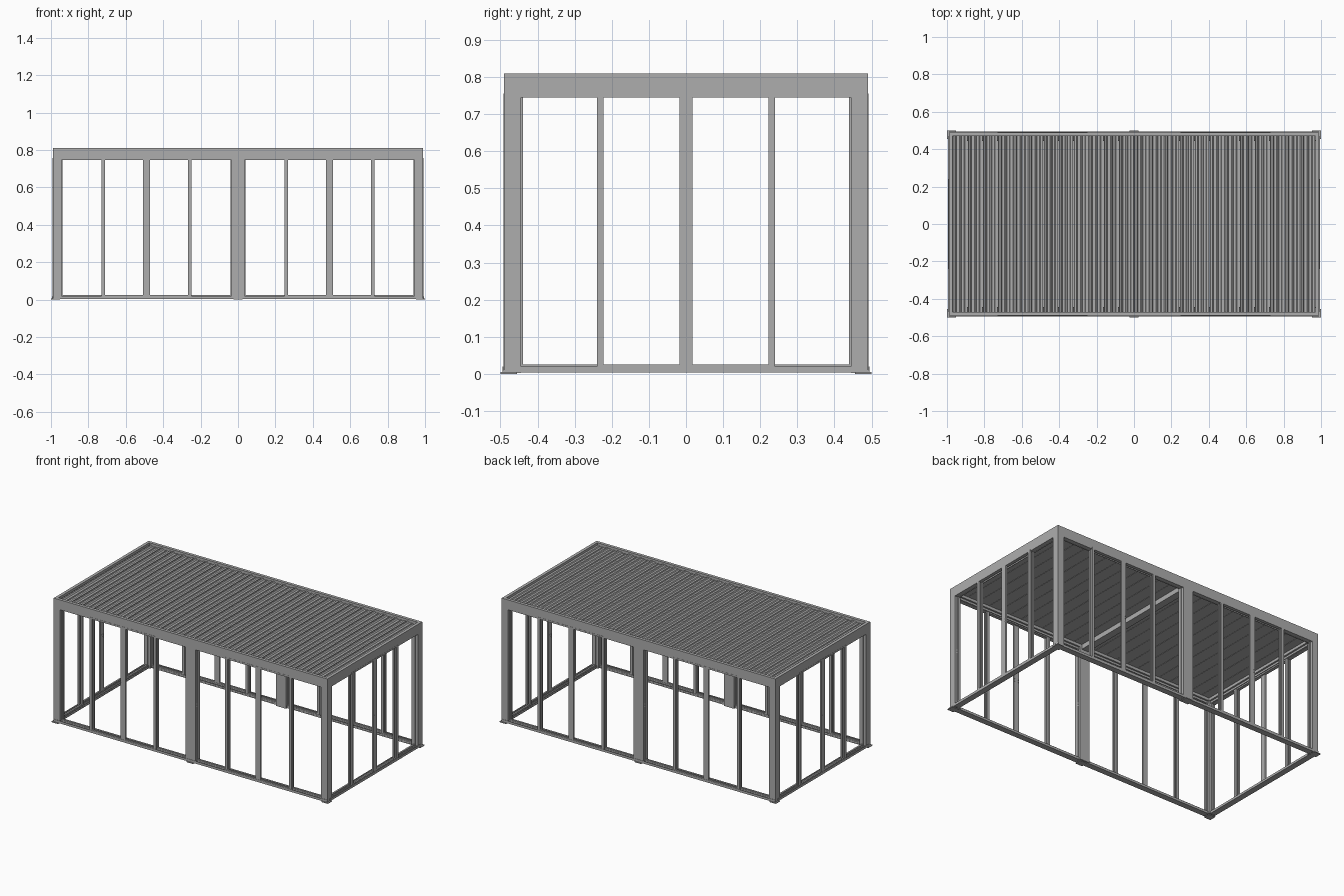
import bpy, bmesh
from math import pi
from mathutils import Matrix, Vector

if "Cube" in bpy.data.objects:
    bpy.data.objects.remove(bpy.data.objects["Cube"])

metal = bpy.data.materials.new("dark_grey_metal")
metal.diffuse_color = (0.42, 0.42, 0.42, 1)
metal.use_nodes = True
metal.node_tree.nodes["Principled BSDF"].inputs["Base Color"].default_value = metal.diffuse_color


def mesh_object(name, bm):
    bmesh.ops.recalc_face_normals(bm, faces=bm.faces)
    me = bpy.data.meshes.new(name)
    bm.to_mesh(me)
    bm.free()
    me.materials.append(metal)
    ob = bpy.data.objects.new(name, me)
    bpy.context.collection.objects.link(ob)
    return ob


def add_box(bm, u, v, z, frame=Matrix()):
    """Box from (min, max) ranges, placed with a side frame."""
    c = Vector([(r[0] + r[1]) / 2 for r in (u, v, z)])
    s = Vector([r[1] - r[0] for r in (u, v, z)])
    bmesh.ops.create_cube(bm, size=1, matrix=frame @ Matrix.Translation(c) @ Matrix.Diagonal((*s, 1)))


def box(name, u, v, z, frame=Matrix()):
    bm = bmesh.new()
    add_box(bm, u, v, z, frame)
    return mesh_object(name, bm)


TOP, HEAD, SILL = 0.81, 0.745, 0.025
ST = 0.018  # door stile width


def door(name, u0, u1, outer, handle, frame):
    """Open sliding door frame: two stiles, two rails, small handle studs."""
    v = (0.481, 0.4912) if outer else (0.462, 0.473)
    top = 0.756 if outer else 0.752
    bm = bmesh.new()
    for a in (u0, u1 - ST):
        add_box(bm, (a, a + ST), v, (0.01, top), frame)
    add_box(bm, (u0 + ST, u1 - ST), v, (0.01, SILL), frame)
    add_box(bm, (u0 + ST, u1 - ST), v, (HEAD, top), frame)
    c = u0 + ST - 0.006 if handle < 0 else u1 - ST + 0.006
    for z in (0.37, 0.387):
        add_box(bm, (c - 0.003, c + 0.003), (v[0] - 0.001, v[1] + 0.001), (z - 0.003, z + 0.003), frame)
    mesh_object(name, bm)


def bay(name, u0, u1, frame):
    """Four door frames on two tracks; the middle pair runs outside."""
    m, q = (u0 + u1) / 2, 0.24
    door(name + "_door_1", u0, m - q + ST, False, -1, frame)
    door(name + "_door_2", m - q, m, True, 1, frame)
    door(name + "_door_3", m, m + q, True, -1, frame)
    door(name + "_door_4", m + q - ST, u1, False, 1, frame)


def side(name, half, bays, frame):
    # roof beam with the gutter and door head track behind it
    bm = bmesh.new()
    add_box(bm, (-half, half), (0.47, 0.49), (HEAD, TOP), frame)
    add_box(bm, (-half, half), (0.445, 0.47), (0.758, 0.764), frame)
    add_box(bm, (-half, half), (0.456, 0.46), (HEAD, 0.758), frame)
    add_box(bm, (-half, half), (0.445, 0.449), (0.764, 0.776), frame)
    mesh_object(name + "_roof_beam", bm)
    # floor track with guide fins
    bm = bmesh.new()
    add_box(bm, (-half, half), (0.455, 0.494), (0.004, 0.011), frame)
    for v in (0.456, 0.4755, 0.492):
        add_box(bm, (-half, half), (v, v + 0.002), (0.011, 0.02), frame)
    mesh_object(name + "_floor_track", bm)
    for i, (a, b) in enumerate(bays):
        bay(f"{name}_bay_{i + 1}", a, b, frame)


# four sides: the long sides reach the full length, short sides sit between
long_bays = [(-0.957, -0.022), (0.022, 0.957)]
short_bays = [(-0.457, 0.457)]
push = Matrix.Translation((0, 0.5, 0))
side("front", 0.99, long_bays, Matrix.Rotation(pi, 4, 'Z'))
side("back", 0.99, long_bays, Matrix())
side("right", 0.47, short_bays, Matrix.Rotation(-pi / 2, 4, 'Z') @ push)
side("left", 0.47, short_bays, Matrix.Rotation(pi / 2, 4, 'Z') @ push)

# posts below the beams, with foot plates
for yn, sy in (("front", -1), ("back", 1)):
    ys = sorted((sy * 0.49, sy * 0.445))
    yp = sorted((sy * 0.5, sy * 0.455))
    for xn, sx in (("left", -1), ("right", 1)):
        box(f"{yn}_{xn}_post", sorted((sx * 0.99, sx * 0.945)), ys, (0.003, HEAD + 0.013))
        box(f"{yn}_{xn}_foot", sorted((sx * 1.0, sx * 0.953)), yp, (0, 0.005))
    box(f"{yn}_middle_post", (-0.036, 0.036), ys, (0.003, HEAD + 0.013))
    box(f"{yn}_middle_foot", (-0.024, 0.024), yp, (0, 0.005))

# cross beam under the roof
box("cross_beam", (-0.024, 0.024), (-0.47, 0.47), (HEAD, 0.776))

# louvred roof: one ribbed blade profile swept front to back
profile = [(0, .778), (0, .79), (.006, .799), (.015, .799), (.021, .79), (.036, .79), (.039, .794),
           (.045, .794), (.048, .79), (.061, .79), (.065, .796), (.079, .796), (.079, .778)]
N, PITCH = 24, 0.0808
for i in range(N):
    x0 = (i - N / 2) * PITCH
    bm = bmesh.new()
    f = bm.faces.new([bm.verts.new((x0 + x, -0.47, z)) for x, z in profile])
    ext = bmesh.ops.extrude_face_region(bm, geom=[f])
    bmesh.ops.translate(bm, vec=(0, 0.94, 0), verts=[g for g in ext["geom"] if isinstance(g, bmesh.types.BMVert)])
    mesh_object(f"roof_louvre_{i + 1}", bm)
